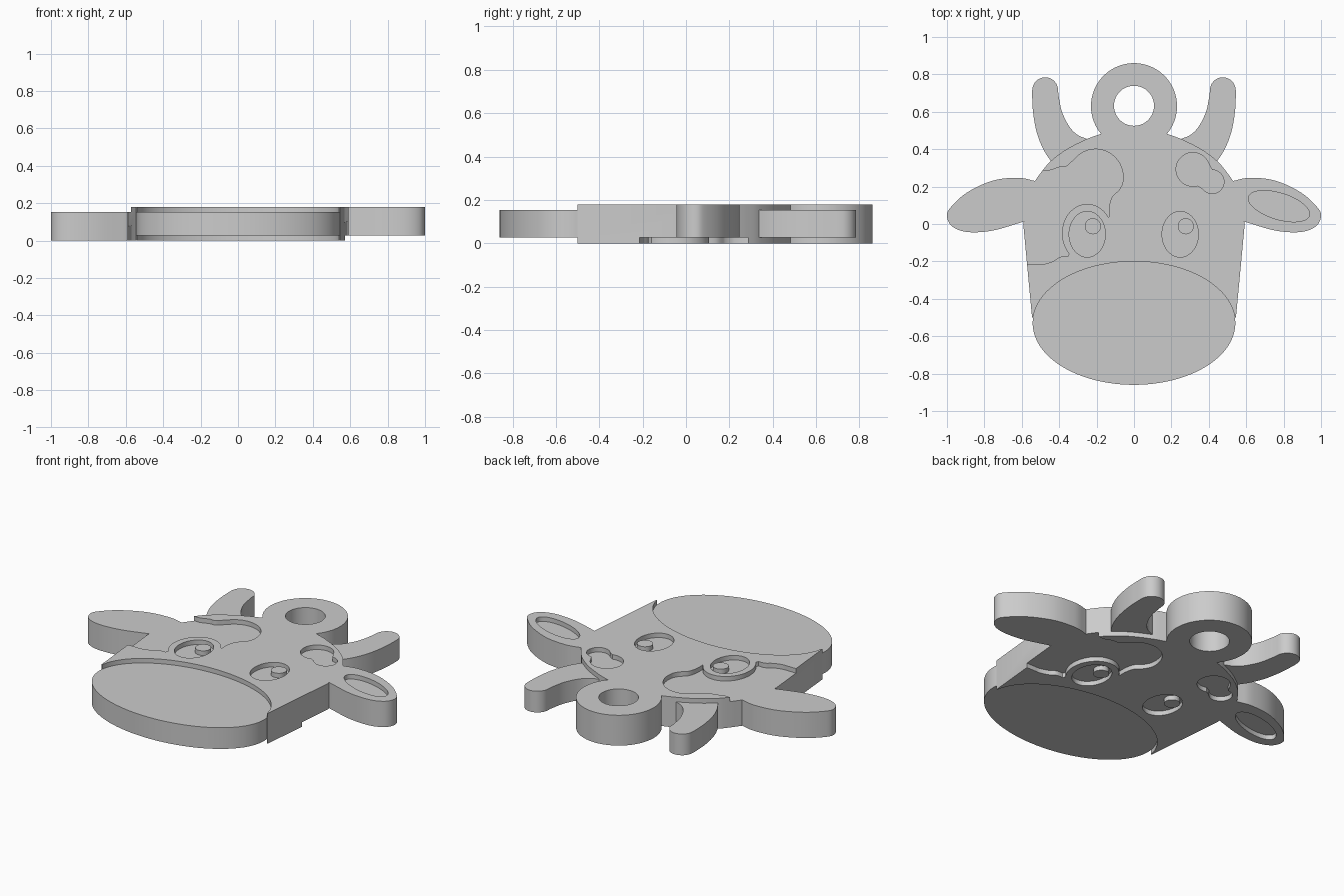
import bpy, bmesh
from math import sin, cos, radians
from mathutils import Vector

if "Cube" in bpy.data.objects:
    bpy.data.objects.remove(bpy.data.objects["Cube"], do_unlink=True)

H = 0.18        # full thickness
D = 0.027       # depth of the relief on each side

grey = bpy.data.materials.new("plain grey")
grey.use_nodes = True
grey.diffuse_color = (0.6, 0.6, 0.6, 1)
grey.node_tree.nodes["Principled BSDF"].inputs["Base Color"].default_value = (0.6, 0.6, 0.6, 1)


def arc(cx, cy, a, b, start=0, end=360, n=64, tilt=0):
    """Points on an elliptical arc; a full turn leaves out the repeated end."""
    full = abs(end - start) == 360
    t = radians(tilt)
    pts = []
    for i in range(n if full else n + 1):
        w = radians(start + (end - start) * i / n)
        u, v = a * cos(w), b * sin(w)
        pts.append((cx + u * cos(t) - v * sin(t), cy + u * sin(t) + v * cos(t)))
    return pts


def smooth(pts, steps=6):
    """Smooth curve through a few points."""
    p = [Vector(q) for q in pts]
    p = [2 * p[0] - p[1]] + p + [2 * p[-1] - p[-2]]
    out = []
    for a, b, c, d in zip(p, p[1:], p[2:], p[3:]):
        for i in range(steps):
            t = i / steps
            q = 0.5 * (2 * b + (c - a) * t + (2 * a - 5 * b + 4 * c - d) * t ** 2
                       + (3 * b - a - 3 * c + d) * t ** 3)
            out.append(tuple(q))
    return out + [tuple(pts[-1])]


def flip(pts):
    return [(-x, y) for x, y in pts]


def prism(name, pts, z0, z1):
    bm = bmesh.new()
    face = bm.faces.new([bm.verts.new((x, y, z0)) for x, y in pts])
    side = bmesh.ops.extrude_face_region(bm, geom=[face])
    top = [g for g in side["geom"] if isinstance(g, bmesh.types.BMVert)]
    bmesh.ops.translate(bm, verts=top, vec=(0, 0, z1 - z0))
    bmesh.ops.recalc_face_normals(bm, faces=bm.faces)
    mesh = bpy.data.meshes.new(name)
    bm.to_mesh(mesh)
    bm.free()
    mesh.materials.append(grey)
    obj = bpy.data.objects.new(name, mesh)
    bpy.context.collection.objects.link(obj)
    return obj


def carve(obj, pts, z0, z1):
    cutter = prism("cutter", pts, z0, z1)
    cutter.hide_render = True
    mod = obj.modifiers.new("carve", "BOOLEAN")
    mod.operation, mod.solver, mod.object = "DIFFERENCE", "EXACT", cutter
    bpy.context.view_layer.objects.active = obj
    bpy.ops.object.modifier_apply(modifier=mod.name)
    bpy.data.objects.remove(cutter, do_unlink=True)


def recess_front(obj, pts):
    carve(obj, pts, H - D, H + 0.1)


def recess_back(obj, pts):
    carve(obj, flip(pts), -0.1, D)


# Head outline with the hanging ring on top
brow = smooth([(0.53, 0.23), (0.49, 0.285), (0.443, 0.338), (0.36, 0.4),
               (0.255, 0.453), (0.176, 0.482)])
half = [(0.545, -0.5), (0.592, 0)] + brow
outline = half + arc(0, 0.63, 0.23, 0.23, -39, 219, 72) + flip(half[::-1]) + [(0, -0.6)]
head = prism("head", outline, 0, H)
carve(head, arc(0, 0.632, 0.107, 0.107), -0.1, H + 0.1)

# Muzzle is a thinner oval set into the head
muzzle_oval = arc(0, -0.53, 0.542, 0.33, n=96)
carve(head, muzzle_oval, -0.1, H + 0.1)
muzzle = prism("muzzle", muzzle_oval, D, H - D)

# Large patch wrapping around one eye, and a small two-lobed patch
large_patch = ([(-0.7, 0.287)]
               + smooth([(-0.49, 0.287), (-0.45, 0.287), (-0.4, 0.304), (-0.365, 0.306), (-0.333, 0.333)])
               + arc(-0.205, 0.25, 0.147, 0.15, 140, -15, 32)
               + smooth([(-0.08, 0.18), (-0.118, 0.143), (-0.133, 0.09), (-0.134, 0.037)])
               + arc(-0.25, -0.05, 0.135, 0.157, 34, 224, 40)
               + smooth([(-0.355, -0.174), (-0.395, -0.176), (-0.43, -0.198), (-0.48, -0.214), (-0.52, -0.215)])
               + [(-0.7, -0.215)])
small_patch = (arc(0.315, 0.292, 0.09, 0.09, 20, 285, 40)
               + arc(0.418, 0.226, 0.063, 0.063, 215, 450, 32))
eyes = [arc(x, -0.055, 0.097, 0.122) for x in (-0.25, 0.247)]

for shape in [large_patch, small_patch] + eyes:
    recess_front(head, shape)
    recess_back(head, shape)

# Raised glints inside the eyes, on both sides
for side, x in (("right", -0.22), ("left", 0.277)):
    glint = arc(x, -0.012, 0.043, 0.043, n=40)
    prism(side + "_eye_glint_top", glint, H - D - 0.005, H)
    prism(side + "_eye_glint_bottom", flip(glint), 0, D + 0.005)

# Ears: each is flush with one side and hollowed there
ear = [(0.5, 0.2)] + smooth([
    (0.53, 0.23), (0.62, 0.247), (0.755, 0.232), (0.89, 0.17), (0.975, 0.095), (1, 0.045),
    (0.973, -0.012), (0.89, -0.043), (0.755, -0.035), (0.592, 0.012)]) + [(0.56, 0.03)]
inner_ear = arc(0.775, 0.095, 0.17, 0.07, tilt=-17)
left_ear = prism("left_ear", ear, D, H)
recess_front(left_ear, inner_ear)
right_ear = prism("right_ear", flip(ear), 0, H - D)
recess_back(right_ear, inner_ear)

# Curved horns, thinner than the head
horn = (smooth([(0.42, 0.31), (0.443, 0.335), (0.485, 0.4), (0.52, 0.49), (0.54, 0.6), (0.545, 0.7)])
        + arc(0.475, 0.715, 0.069, 0.069, 5, 175, 24)
        + smooth([(0.404, 0.69), (0.385, 0.6), (0.345, 0.52), (0.3, 0.475), (0.25, 0.453), (0.24, 0.43)]))
prism("left_horn", horn, D, H - D)
prism("right_horn", flip(horn), D, H - D)

# Smooth the rounded walls, keep the rims sharp
parts = [o for o in bpy.context.collection.objects if o.type == "MESH" and grey.name in o.data.materials]
for o in bpy.context.view_layer.objects:
    o.select_set(o in parts)
bpy.context.view_layer.objects.active = head
bpy.ops.object.shade_smooth_by_angle(angle=radians(30))
